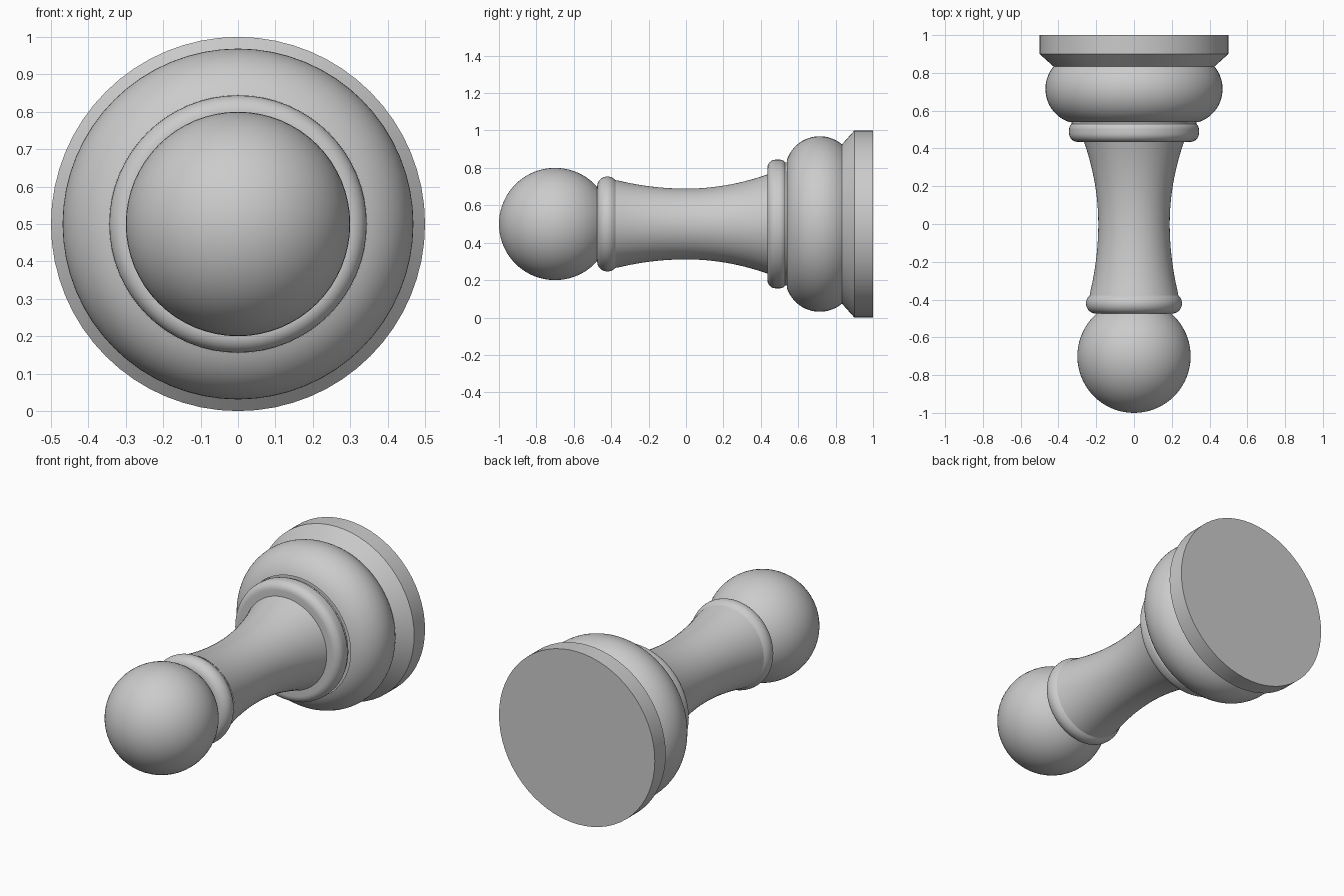
import bpy, bmesh
from math import sin, cos, pi, radians, asin, acos, atan2
from mathutils import Vector

if "Cube" in bpy.data.objects:
    bpy.data.objects.remove(bpy.data.objects["Cube"])

AXIS_Z = 0.5
SEGMENTS = 64


def arc(cy, cr, ry, rr, a0, a1, n):
    """Points (y, radius) on an ellipse arc; 0 deg = front (-y), 90 deg = outward."""
    pts = []
    for i in range(n + 1):
        a = radians(a0 + (a1 - a0) * i / n)
        pts.append((cy - ry * cos(a), max(cr + rr * sin(a), 0.0)))
    return pts


def lathe(name, profile):
    """Spin a (y, radius) profile around the horizontal y axis."""
    bm = bmesh.new()
    verts = [bm.verts.new((r, y, AXIS_Z)) for y, r in profile]
    edges = [bm.edges.new(pair) for pair in zip(verts, verts[1:])]
    bmesh.ops.spin(bm, geom=verts + edges, cent=(0, 0, AXIS_Z), axis=(0, 1, 0),
                   angle=2 * pi, steps=SEGMENTS, use_duplicate=False)
    bmesh.ops.remove_doubles(bm, verts=bm.verts, dist=1e-4)
    bmesh.ops.recalc_face_normals(bm, faces=bm.faces)
    # Open shells: make sure faces point away from the axis
    if sum(f.normal.dot(Vector((f.calc_center_median().x, 0, f.calc_center_median().z - AXIS_Z)))
           * f.calc_area() for f in bm.faces) < 0:
        bmesh.ops.reverse_faces(bm, faces=bm.faces)
    mesh = bpy.data.meshes.new(name)
    bm.to_mesh(mesh)
    bm.free()
    obj = bpy.data.objects.new(name, mesh)
    bpy.context.collection.objects.link(obj)
    bpy.ops.object.select_all(action='DESELECT')
    obj.select_set(True)
    bpy.context.view_layer.objects.active = obj
    bpy.ops.object.shade_smooth_by_angle(angle=radians(30))
    return obj


# Ball at the front end, running back until it meets the collar
lathe("ball_tip", arc(-0.70, 0, 0.30, 0.30, 0, 138.6, 28))

# Small rounded collar behind the ball
lathe("front_collar", [(-0.475, 0.198)]
      + arc(-0.42, 0.20, 0.055, 0.054, 0, 140, 14)
      + [(-0.37, 0.233)])

# Concave neck, narrowest in the middle and flaring to both ends
neck = []
for i in range(25):
    y = -0.37 + 0.81 * i / 24
    flare = 0.33 if y < 0 else 0.40
    neck.append((y, 0.189 + flare * y * y))
lathe("neck", neck)

# Rounded ring between neck and bulge
lathe("rear_ring", [(0.435, 0.26)]
      + arc(0.48, 0.299, 0.045, 0.045, 0, 90, 8)
      + arc(0.50, 0.304, 0.04, 0.04, 90, 140, 5)
      + [(0.54, 0.33)])

# Fat rounded bulge
lathe("bulge", arc(0.715, 0.284, 0.185, 0.185, 19, 130, 24))

# Flat-backed base plate with a bevelled front edge
lathe("base_plate", [(0.834, 0.426), (0.90, 0.50), (1.0, 0.50), (1.0, 0)])
